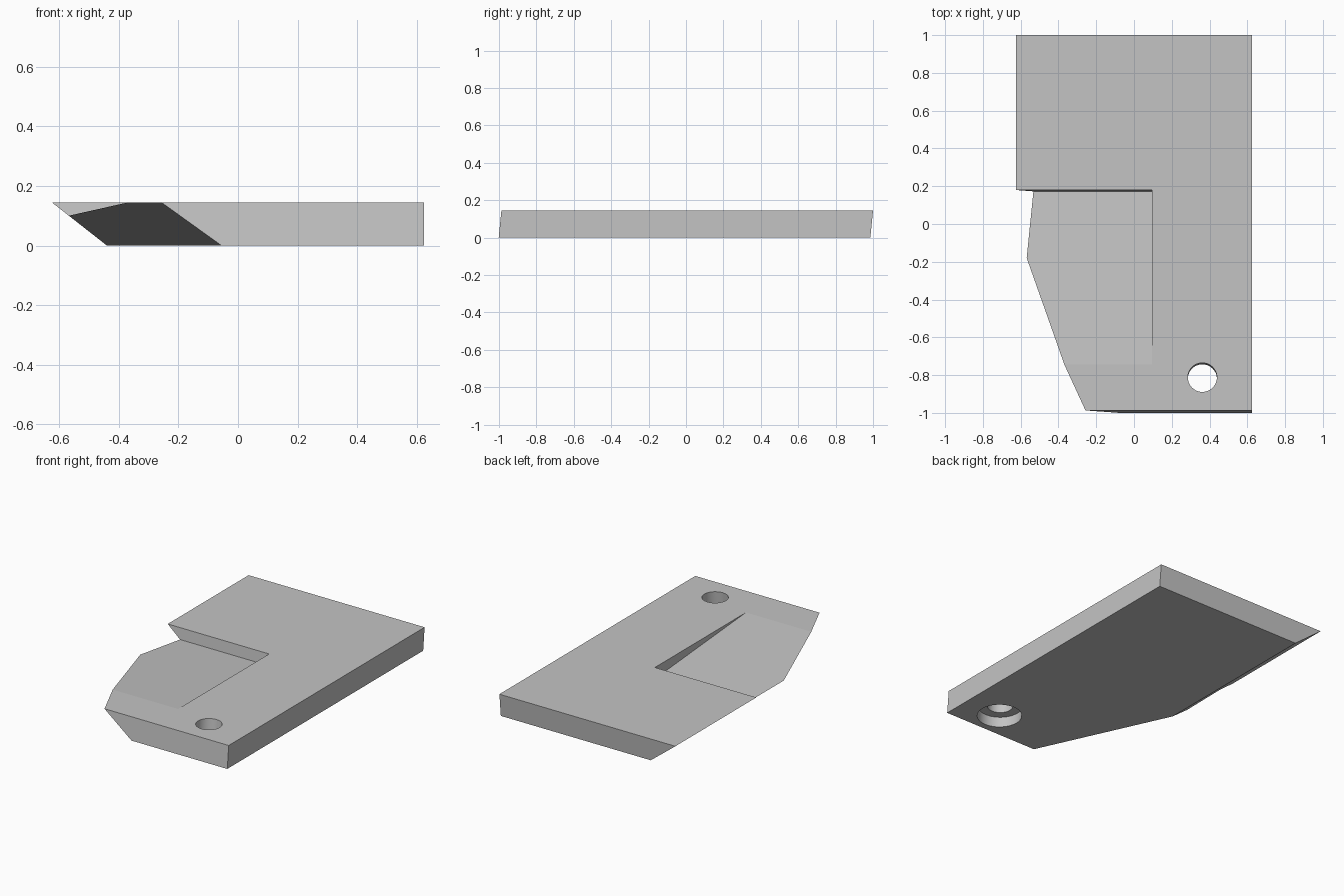
import bpy, bmesh, math
from mathutils import Matrix

cube = bpy.data.objects.get("Cube")
if cube:
    bpy.data.objects.remove(cube, do_unlink=True)

T = 0.145       # plate thickness
LEAN = 0.1      # backward lean of all upright walls


def loft(name, ring_a, ring_b):
    """Closed solid between two matching polygons."""
    bm = bmesh.new()
    a = [bm.verts.new(p) for p in ring_a]
    b = [bm.verts.new(p) for p in ring_b]
    n = len(a)
    bm.faces.new(a)
    bm.faces.new(b)
    for i in range(n):
        j = (i + 1) % n
        bm.faces.new((a[i], a[j], b[j], b[i]))
    bmesh.ops.recalc_face_normals(bm, faces=bm.faces)
    me = bpy.data.meshes.new(name)
    bm.to_mesh(me)
    bm.free()
    ob = bpy.data.objects.new(name, me)
    bpy.context.collection.objects.link(ob)
    return ob


def drill(name, r, z0, z1, sides=48):
    ring = [(HOLE[0] + r * math.cos(2 * math.pi * i / sides),
             HOLE[1] + r * math.sin(2 * math.pi * i / sides)) for i in range(sides)]
    return loft(name, [(x, y, z0) for x, y in ring], [(x, y, z1) for x, y in ring])


def cut(target, cutter):
    mod = target.modifiers.new(cutter.name, 'BOOLEAN')
    mod.operation = 'DIFFERENCE'
    mod.solver = 'EXACT'
    mod.object = cutter
    bpy.context.view_layer.objects.active = target
    bpy.ops.object.modifier_apply(modifier=mod.name)
    bpy.data.objects.remove(cutter, do_unlink=True)


# Plate with undercut left side and undercut front corner
top = [(-.625, 1), (-.625, -.187), (-.257, -.987), (.625, -.987), (.625, 1)]
bottom = [(-.44, 1), (-.44, -.149), (-.055, -.987), (.625, -.987), (.625, 1)]
plate = loft("plate", [(x, y, 0) for x, y in bottom], [(x, y, T) for x, y in top])

# Ramped pocket, open on the left side
profile = [(-1.145, .1765), (.18, .0725), (.18, .1765)]
cut(plate, loft("pocket_cutter", [(-.8, y, z) for y, z in profile],
                [(.095, y, z) for y, z in profile]))

# Screw hole with counterbore underneath
HOLE = (.362, -.812)
cut(plate, drill("hole_cutter", .077, -.1, .3))
cut(plate, drill("counterbore_cutter", .134, -.1, .064))

# Lean the walls backward, keeping the top in place
shear = Matrix.Identity(4)
shear[1][2] = LEAN
shear[1][3] = -LEAN * T
plate.data.transform(shear)

# Smooth shading on the round walls only
for p in plate.data.polygons:
    near = math.hypot(p.center.x - HOLE[0], p.center.y - HOLE[1]) < .16
    p.use_smooth = near and abs(p.normal.z) < .5

# Single grey material
grey = bpy.data.materials.new("plain grey")
grey.use_nodes = True
color = (.55, .55, .55, 1)
grey.diffuse_color = color
grey.node_tree.nodes["Principled BSDF"].inputs["Base Color"].default_value = color
plate.data.materials.clear()
plate.data.materials.append(grey)
for p in plate.data.polygons:
    p.material_index = 0
